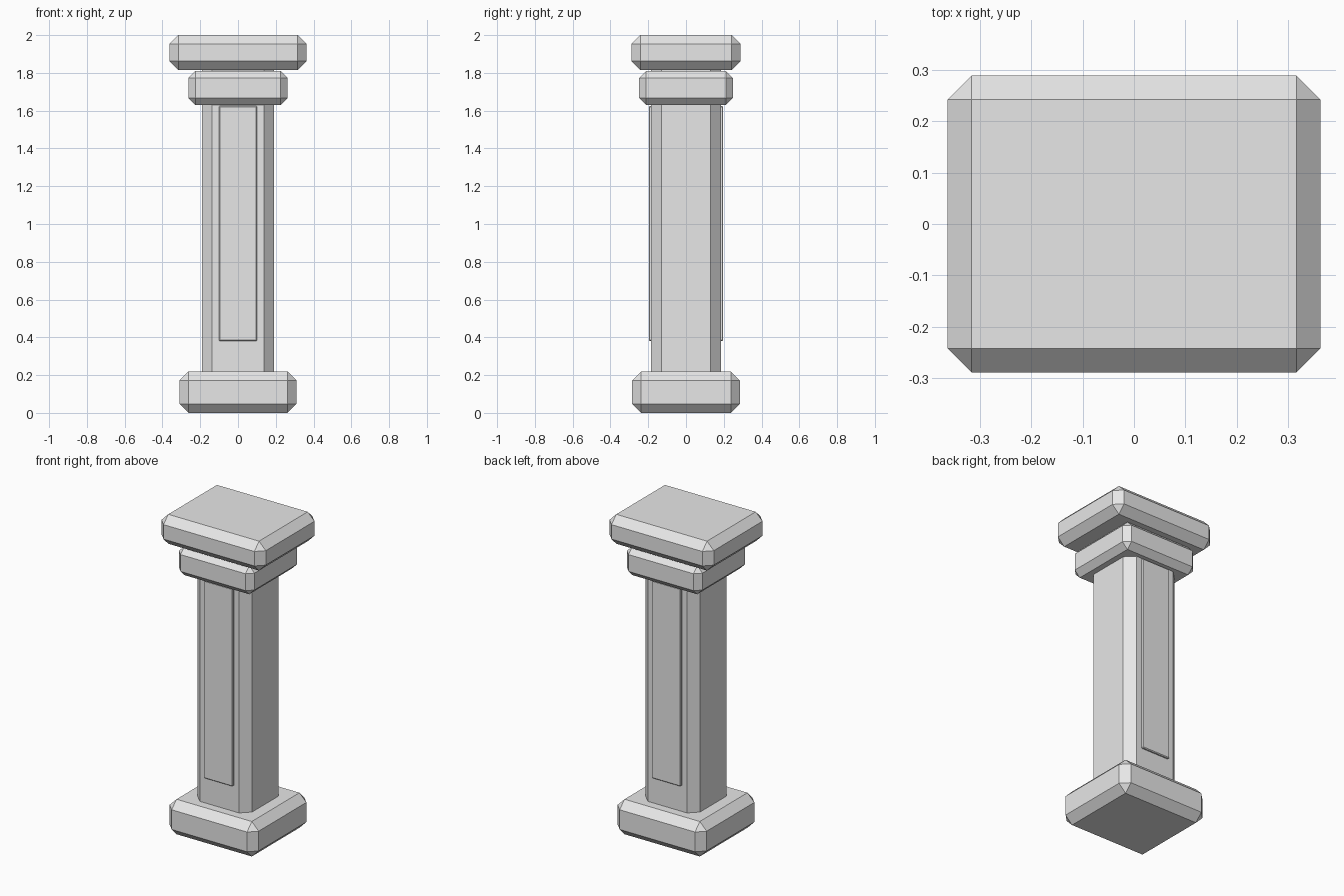
import bpy
import bmesh

default_cube = bpy.data.objects.get("Cube")
if default_cube:
    bpy.data.objects.remove(default_cube, do_unlink=True)

# One plain stone colour for the whole pillar
STONE = (0.8, 0.8, 0.8, 1.0)
stone = bpy.data.materials.new("pale grey stone")
stone.use_nodes = True
stone.diffuse_color = STONE
stone.node_tree.nodes["Principled BSDF"].inputs["Base Color"].default_value = STONE


def block(name, half_x, half_y, bottom, top, chamfer, y=0.0, upright_only=False):
    """Box with flat chamfers on every edge, or only on its upright edges."""
    bm = bmesh.new()
    bmesh.ops.create_cube(bm, size=2.0)
    for v in bm.verts:
        v.co.x *= half_x
        v.co.y *= half_y
        v.co.z *= (top - bottom) / 2
    edges = [e for e in bm.edges
             if not upright_only or abs(e.verts[0].co.z - e.verts[1].co.z) > 0.01]
    bmesh.ops.bevel(bm, geom=edges, offset=chamfer, segments=1,
                    affect='EDGES', profile=0.5)
    mesh = bpy.data.meshes.new(name)
    bm.to_mesh(mesh)
    bm.free()
    mesh.materials.append(stone)
    obj = bpy.data.objects.new(name, mesh)
    obj.location = (0, y, (bottom + top) / 2)
    bpy.context.collection.objects.link(obj)
    return obj


# Foot, shaft and the two stacked slabs at the head
block("base", 0.31, 0.285, 0.0, 0.22, 0.048)
block("shaft", 0.19, 0.184, 0.1, 1.9, 0.053, upright_only=True)
block("capital", 0.263, 0.248, 1.63, 1.81, 0.037)
block("top_slab", 0.363, 0.289, 1.815, 2.0, 0.047)

# Raised panels on the front and back of the shaft
for name, side in (("front_panel", -1), ("back_panel", 1)):
    block(name, 0.1, 0.02, 0.38, 1.625, 0.005, y=side * 0.177)
